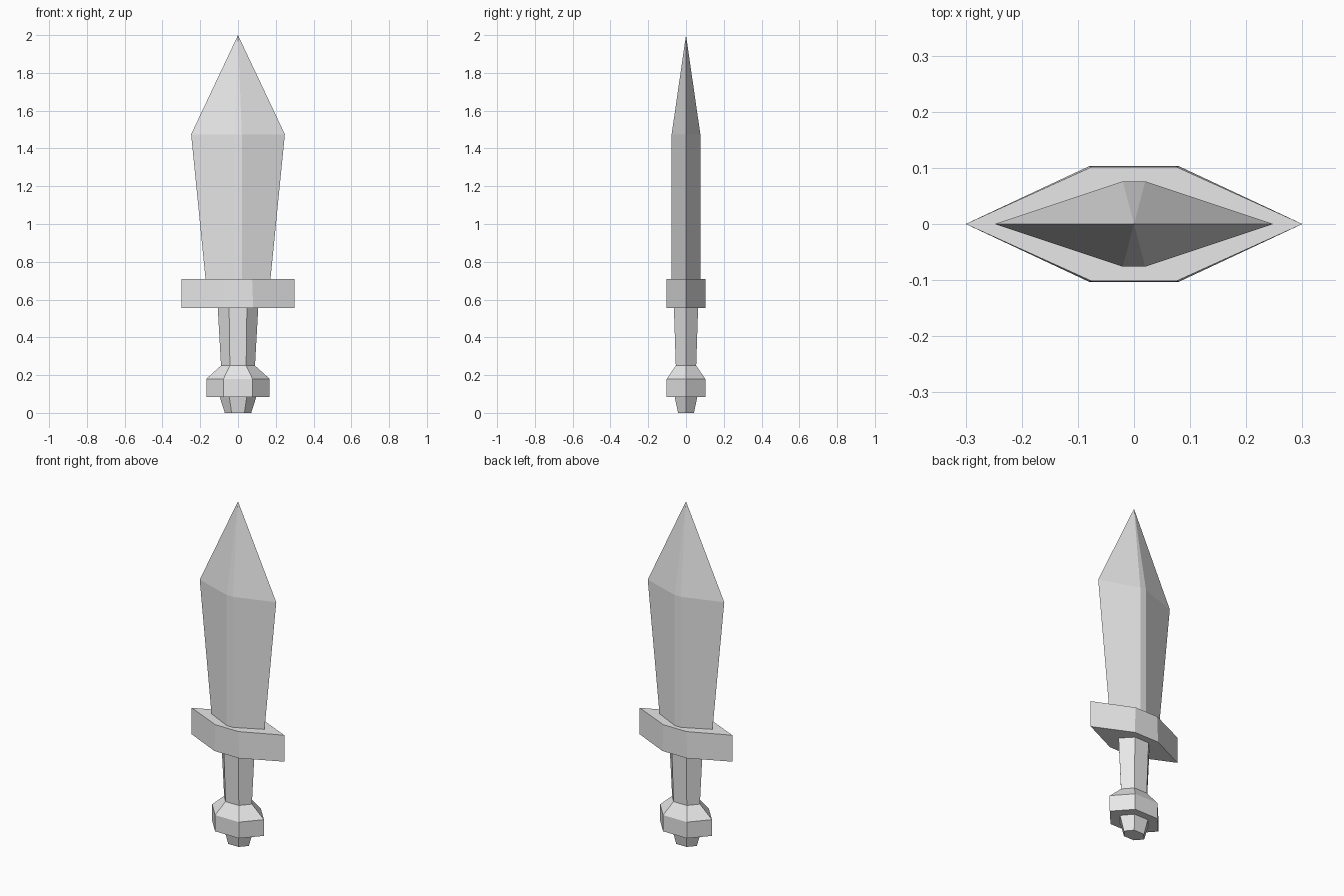
import bpy, bmesh

cube = bpy.data.objects.get("Cube")
if cube:
    bpy.data.objects.remove(cube, do_unlink=True)

# One plain metal colour for the whole sword
GREY = (0.8, 0.8, 0.8, 1.0)
metal = bpy.data.materials.new("light grey metal")
metal.use_nodes = True
metal.diffuse_color = GREY
metal.node_tree.nodes["Principled BSDF"].inputs["Base Color"].default_value = GREY


def hexagon(z, tip, flat, depth):
    """Six-sided section: sharp edges at +-tip, flats at +-depth."""
    return [(tip, 0, z), (flat, depth, z), (-flat, depth, z),
            (-tip, 0, z), (-flat, -depth, z), (flat, -depth, z)]


def loft(name, sections, point=None):
    """Join hexagonal sections, bottom to top, ending in a cap or a point."""
    bm = bmesh.new()
    rings = [[bm.verts.new(co) for co in hexagon(*s)] for s in sections]
    for low, high in zip(rings, rings[1:]):
        for i in range(6):
            j = (i + 1) % 6
            bm.faces.new((low[i], low[j], high[j], high[i]))
    bm.faces.new(rings[0][::-1])
    if point is None:
        bm.faces.new(rings[-1])
    else:
        apex = bm.verts.new((0, 0, point))
        for i in range(6):
            bm.faces.new((rings[-1][i], rings[-1][(i + 1) % 6], apex))
    bmesh.ops.recalc_face_normals(bm, faces=bm.faces)
    mesh = bpy.data.meshes.new(name)
    bm.to_mesh(mesh)
    bm.free()
    mesh.materials.append(metal)
    obj = bpy.data.objects.new(name, mesh)
    bpy.context.collection.objects.link(obj)
    return obj


# Each section: height, half width, half width of the flat, half depth
loft("blade", [(0.71, 0.172, 0.02, 0.076), (1.475, 0.248, 0.02, 0.076)], point=2.0)
loft("guard", [(0.555, 0.30, 0.08, 0.103), (0.71, 0.30, 0.075, 0.102)])
loft("grip", [(0.25, 0.09, 0.043, 0.054), (0.555, 0.107, 0.047, 0.064)])
loft("pommel", [(0.085, 0.168, 0.077, 0.102), (0.18, 0.168, 0.077, 0.102),
                (0.25, 0.09, 0.043, 0.054)])
loft("pommel_button", [(0.0, 0.07, 0.034, 0.042), (0.085, 0.097, 0.046, 0.06)])
